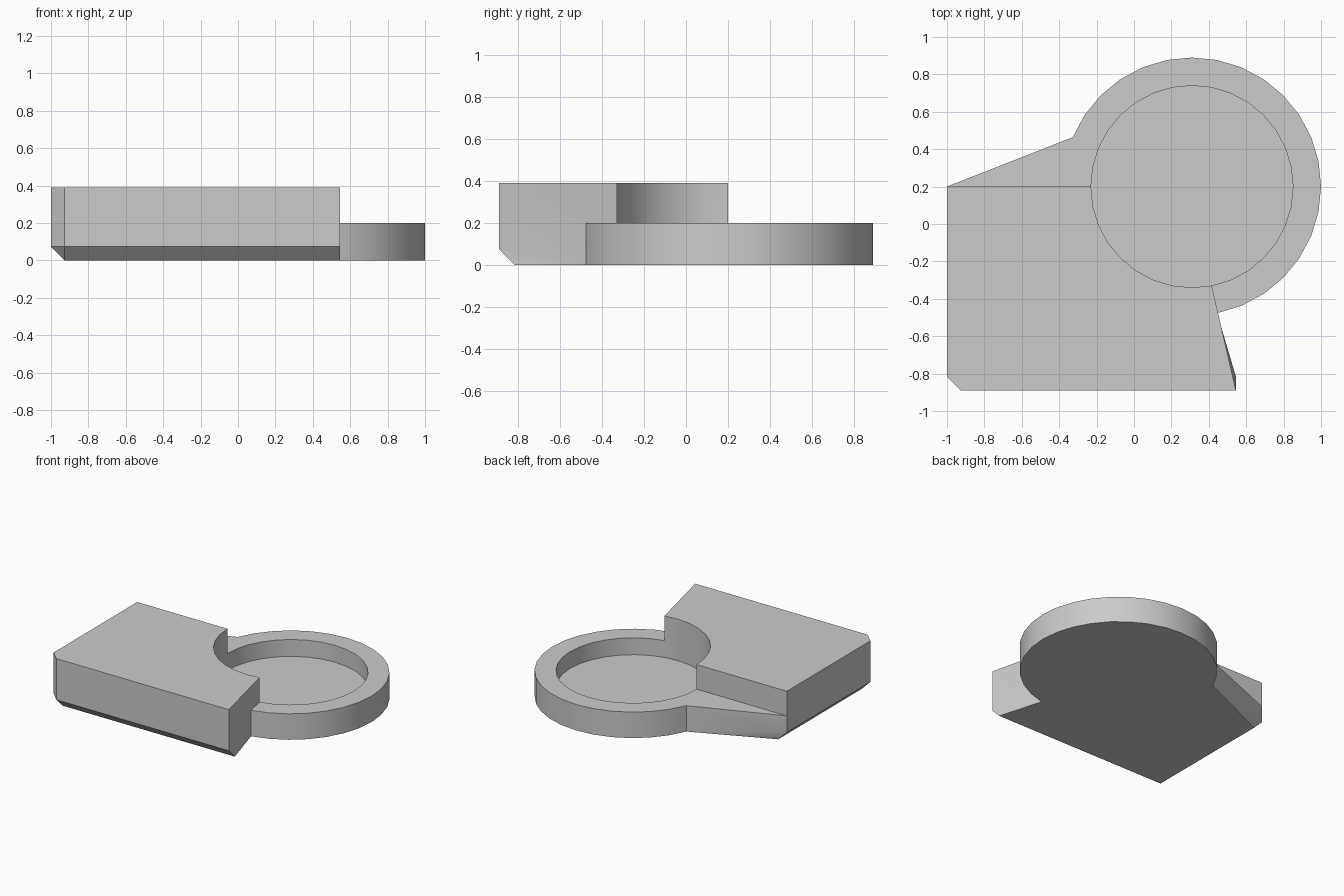
import bpy, bmesh
from math import cos, sin, pi
from mathutils import Vector

if "Cube" in bpy.data.objects:
    bpy.data.objects.remove(bpy.data.objects["Cube"])

SEG = 32
CX, CY = 0.31, 0.20          # centre of the round dish
R_OUT, R_IN = 0.69, 0.54
FLOOR, RIM, TOP, CH = 0.07, 0.20, 0.39, 0.073   # heights, chamfer size
LEFT, FRONT, RIGHT = -1.0, -0.89, 0.545

bm = bmesh.new()


def vert(x, y, z):
    return bm.verts.new((x, y, z))


def ring(radius, z, first, last):
    """Vertices of an arc, keyed by segment index."""
    return {i: vert(CX + radius * cos(2 * pi * i / SEG),
                    CY + radius * sin(2 * pi * i / SEG), z)
            for i in range(first, last + 1)}


def wall(low, high, first, last, closed=False):
    """Quads between two arcs."""
    for i in range(first, last):
        j = i + 1
        if closed and j not in low:
            j -= SEG
        bm.faces.new((low[i], low[j], high[j], high[i]))


# Dish: outer wall, flat rim, pocket wall and floor
A0, A1, BACK, END = -7, 14, 16, 25
out_low, out_rim = ring(R_OUT, 0, A0, A1), ring(R_OUT, RIM, A0, A1)
in_floor = ring(R_IN, FLOOR, A0, END - 1)
in_rim = ring(R_IN, RIM, A0, END - 1)
in_top = ring(R_IN, TOP, BACK, END)
wall(out_low, out_rim, A0, A1)
wall(out_rim, in_rim, A0, A1)
wall(in_rim, in_floor, A0, END, closed=True)
bm.faces.new(in_floor.values())

# Curved cut in the block above the rim
in_rim[END] = in_rim[A0]
wall(in_top, in_rim, BACK, END)

# Block corners: back, side, front and right, at several heights
corners = [(LEFT, CY), (LEFT, FRONT + CH), (LEFT + CH, FRONT), (RIGHT, FRONT)]
top = [vert(x, y, TOP) for x, y in corners]
mid = [vert(x, y, CH) for x, y in corners]
back_rim = vert(LEFT, CY, RIM)
base = [vert(LEFT + CH, CY, 0), vert(LEFT + CH, FRONT + CH, 0),
        vert(RIGHT, FRONT + CH, 0)]

# Block top and upright sides
bm.faces.new(list(in_top.values()) + top[::-1])
bm.faces.new((top[0], back_rim, mid[0], mid[1], top[1]))
for i in (1, 2):
    bm.faces.new((mid[i], mid[i + 1], top[i + 1], top[i]))
bm.faces.new((back_rim, top[0], in_top[BACK], in_rim[BACK]))

# Chamfers along the lower edges
bm.faces.new((mid[0], base[0], base[1], mid[1]))
bm.faces.new((mid[1], base[1], mid[2]))
bm.faces.new((mid[2], base[1], base[2], mid[3]))

# Right end of the block, running into the dish
bm.faces.new((in_rim[A0], in_top[END], top[3], out_rim[A0]))
bm.faces.new((out_rim[A0], top[3], mid[3], out_low[A0]))
bm.faces.new((out_low[A0], mid[3], base[2]))

# Low wedge joining the block's back corner to the dish
bm.faces.new((out_rim[A1], back_rim, in_rim[16], in_rim[15], in_rim[A1]))
bm.faces.new((out_rim[A1], out_low[A1], mid[0], back_rim))
bm.faces.new((out_low[A1], base[0], mid[0]))

# Underside
bm.faces.new(list(out_low.values()) + base)

bmesh.ops.recalc_face_normals(bm, faces=bm.faces)
mesh = bpy.data.meshes.new("dish_block")
bm.to_mesh(mesh)
bm.free()

grey = bpy.data.materials.new("light_grey")
grey.use_nodes = True
colour = (0.6, 0.6, 0.6, 1)
grey.diffuse_color = colour
grey.node_tree.nodes["Principled BSDF"].inputs["Base Color"].default_value = colour
mesh.materials.append(grey)

body = bpy.data.objects.new("dish_block", mesh)
bpy.context.collection.objects.link(body)
bpy.context.view_layer.objects.active = body
body.select_set(True)
bpy.ops.object.shade_smooth_by_angle(angle=pi / 6)
